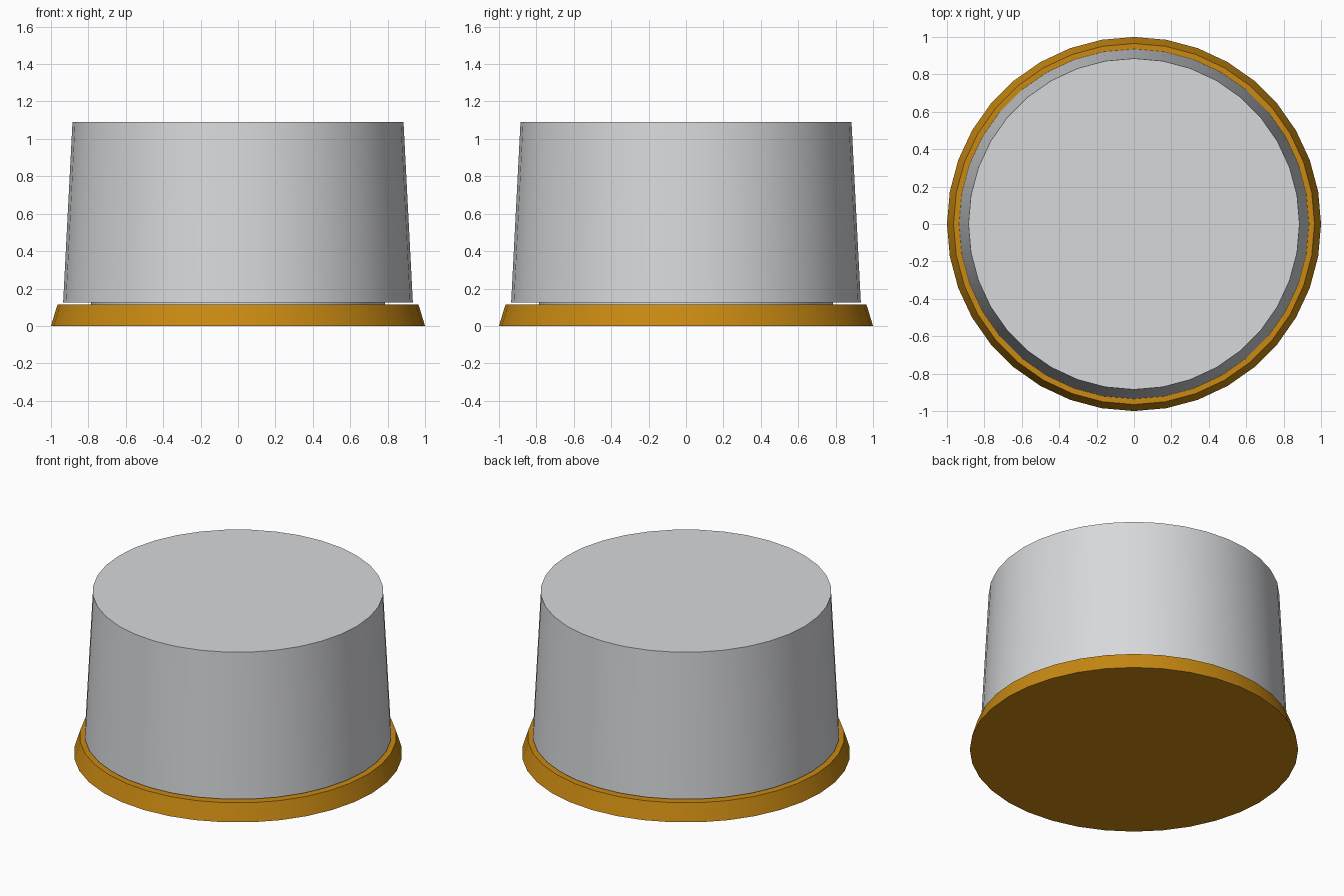
import bpy
import math

cube = bpy.data.objects.get("Cube")
if cube:
    bpy.data.objects.remove(cube, do_unlink=True)

SIDES = 36


def make_material(name, colour):
    mat = bpy.data.materials.new(name)
    mat.use_nodes = True
    mat.diffuse_color = colour
    mat.node_tree.nodes["Principled BSDF"].inputs["Base Color"].default_value = colour
    return mat


def tapered_disc(name, bottom, top, r_bottom, r_top, mat):
    """Closed round part between two heights."""
    bpy.ops.mesh.primitive_cone_add(
        vertices=SIDES, radius1=r_bottom, radius2=r_top, depth=top - bottom,
        end_fill_type='NGON', location=(0, 0, (bottom + top) / 2))
    part = bpy.context.object
    part.name = name
    part.data.materials.append(mat)
    bpy.ops.object.shade_smooth_by_angle(angle=math.radians(30))
    return part


grey = make_material("light grey", (0.68, 0.69, 0.71, 1))
amber = make_material("amber", (0.58, 0.25, 0.006, 1))

# Flared base, recessed neck and tapered cap
tapered_disc("base_flange", 0, 0.115, 1.0, 0.965, amber)
tapered_disc("neck", 0.11, 0.13, 0.785, 0.785, grey)
tapered_disc("cap", 0.125, 1.09, 0.935, 0.885, grey)
